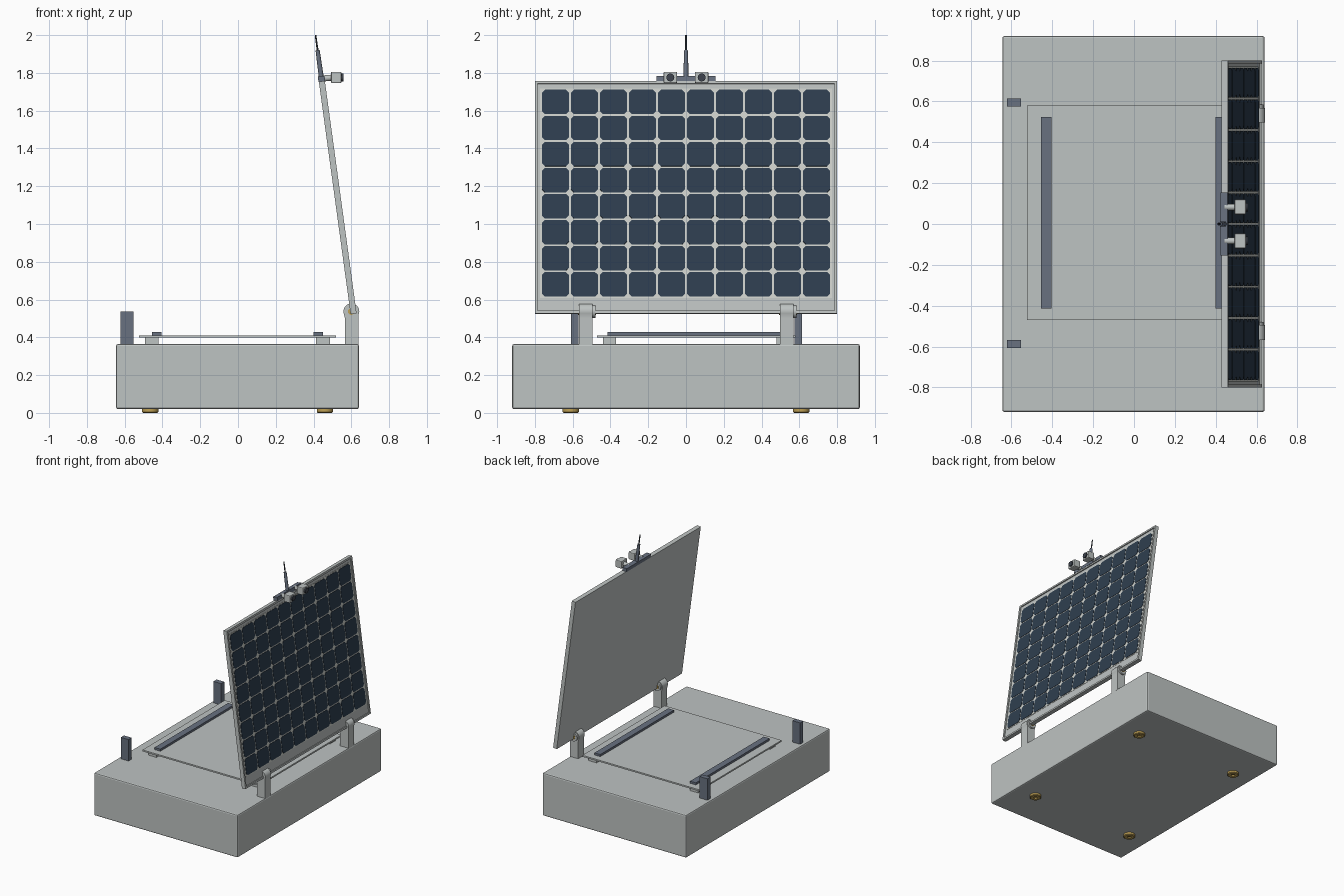
import bpy, bmesh, math
from mathutils import Matrix, Vector

cube = bpy.data.objects.get("Cube")
if cube:
    bpy.data.objects.remove(cube, do_unlink=True)


def material(name, rgb):
    lin = [((c / 255 + 0.055) / 1.055) ** 2.4 for c in rgb] + [1.0]
    m = bpy.data.materials.new(name)
    m.use_nodes = True
    m.diffuse_color = lin
    m.node_tree.nodes["Principled BSDF"].inputs["Base Color"].default_value = lin
    return m


GREY = material("light grey", (190, 195, 194))
SHEET = material("pale backing", (208, 211, 206))
SLATE = material("slate grey", (104, 113, 128))
CELL = material("dark blue cell", (46, 62, 79))
GOLD = material("brass", (190, 160, 85))
DARK = material("dark metal", (62, 68, 78))


def finish(name, bm, mat, matrix=None, smooth=False):
    if matrix:
        bm.transform(matrix)
    bmesh.ops.recalc_face_normals(bm, faces=bm.faces)
    me = bpy.data.meshes.new(name)
    bm.to_mesh(me)
    bm.free()
    me.materials.append(mat)
    ob = bpy.data.objects.new(name, me)
    bpy.context.collection.objects.link(ob)
    if smooth:
        bpy.ops.object.select_all(action='DESELECT')
        ob.select_set(True)
        bpy.context.view_layer.objects.active = ob
        bpy.ops.object.shade_smooth_by_angle(angle=math.radians(35))
    return ob


def box(name, x, y, z, mat, bevel=0.0, matrix=None):
    """Box from (min, max) ranges, with optional bevelled edges."""
    bm = bmesh.new()
    size = Matrix.Diagonal((x[1] - x[0], y[1] - y[0], z[1] - z[0], 1))
    mid = Matrix.Translation((sum(x) / 2, sum(y) / 2, sum(z) / 2))
    bmesh.ops.create_cube(bm, size=1, matrix=mid @ size)
    if bevel:
        bmesh.ops.bevel(bm, geom=bm.edges[:], offset=bevel, segments=2,
                        profile=0.5, affect='EDGES')
    return finish(name, bm, mat, matrix)


def rod(name, a, b, r1, r2, mat, matrix=None, sides=24):
    """Cylinder or cone between two points."""
    a, b = Vector(a), Vector(b)
    d = b - a
    bm = bmesh.new()
    bmesh.ops.create_cone(bm, cap_ends=True, segments=sides, radius1=r1, radius2=r2, depth=d.length)
    m = Matrix.Translation((a + b) / 2) @ d.to_track_quat('Z', 'Y').to_matrix().to_4x4()
    return finish(name, bm, mat, (matrix @ m) if matrix else m, True)


def lathe(name, profile, mat, place, steps=32):
    """Spin an (r, z) profile about z."""
    bm = bmesh.new()
    vs = [bm.verts.new((r, 0, z)) for r, z in profile]
    es = [bm.edges.new(p) for p in zip(vs, vs[1:])]
    bmesh.ops.spin(bm, geom=vs + es, cent=(0, 0, 0), axis=(0, 0, 1),
                   angle=2 * math.pi, steps=steps, use_merge=True)
    bmesh.ops.remove_doubles(bm, verts=bm.verts, dist=1e-5)
    return finish(name, bm, mat, Matrix.Translation(place), True)


# Base case
box("base_case", (-0.645, 0.64), (-0.92, 0.92), (0.02, 0.365), GREY, 0.01)

# Round feet with a recessed centre
foot = [(0, 0.01), (0.014, 0.01), (0.014, 0), (0.037, 0), (0.043, 0.005), (0.043, 0.024), (0, 0.024)]
for x in (-0.465, 0.46):
    for y in (-0.61, 0.61):
        lathe("foot", foot, GOLD, (x, y, 0))

# Upright stops at the far edge
for y in (-0.588, 0.595):
    box("stop_post", (-0.622, -0.553), (y - 0.02, y + 0.02), (0.36, 0.538), SLATE)

# Raised tray on four spacers, with two grip strips
box("tray_plate", (-0.525, 0.52), (-0.47, 0.58), (0.398, 0.41), GREY)
for x in (-0.457, 0.45):
    for y in (-0.405, 0.515):
        box("tray_spacer", (x - 0.036, x + 0.036), (y - 0.035, y + 0.035), (0.36, 0.4), GREY)
for x in (-0.43, 0.425):
    box("grip_strip", (x - 0.026, x + 0.026), (-0.415, 0.525), (0.408, 0.427), SLATE)

# Hinge posts with rounded tops, knuckles and pins
PX, PZ, PR = 0.6, 0.537, 0.042
for y in (-0.567, 0.497):
    bm = bmesh.new()
    outline = [(0.638, 0.36), (0.638, 0.5)]
    outline += [(PX + PR * math.cos(t), PZ + PR * math.sin(t))
                for t in (math.radians(-25 + 230 * i / 20) for i in range(21))]
    outline += [(0.566, 0.5), (0.566, 0.36)]
    face = bm.faces.new([bm.verts.new((px, y, pz)) for px, pz in outline])
    ext = bmesh.ops.extrude_face_region(bm, geom=[face])["geom"]
    bmesh.ops.translate(bm, vec=(0, 0.072, 0), verts=[v for v in ext if isinstance(v, bmesh.types.BMVert)])
    finish("hinge_post", bm, GREY, smooth=True)
    rod("hinge_knuckle", (PX, y + 0.06, PZ), (PX, y + 0.087, PZ), 0.034, 0.034, GREY)
    rod("hinge_pin", (PX, y - 0.005, PZ), (PX, y + 0.09, PZ), 0.018, 0.018, GOLD)

# Leaning panel: local z runs up the panel, local x is its front normal
LEAN = math.atan2(0.168, 1.23)
M = Matrix.Translation((0.612, 0, 0.525)) @ Matrix.Rotation(-LEAN, 4, 'Y')
L, W, T, RIM = 1.242, 0.8, 0.016, 0.015
box("panel_backing", (-T, T - 0.008), (-W + 0.004, W - 0.004), (0.004, L - 0.004), GREY, matrix=M)
for s in (-1, 1):
    edge = sorted((s * W, s * (W - RIM)))
    box("panel_side_rail", (-T, T), edge, (0, L), GREY, matrix=M)
for z in (0, L - RIM):
    box("panel_cross_rail", (-T, T), (-W + RIM, W - RIM), (z, z + RIM), GREY, matrix=M)
box("cell_backing", (T - 0.009, T - 0.006), (-0.772, 0.772), (0.083, 1.203), SHEET, matrix=M)

# Grid of clipped-corner solar cells
bm = bmesh.new()
COLS, ROWS, Y0, Z0, PY, PZC = 10, 8, -0.768, 0.086, 0.1536, 0.1392
hw, hh, c = PY / 2 - 0.0045, PZC / 2 - 0.0045, 0.016
corners = [(hw - c, -hh), (hw, -hh + c), (hw, hh - c), (hw - c, hh),
           (-hw + c, hh), (-hw, hh - c), (-hw, -hh + c), (-hw + c, -hh)]
for i in range(COLS):
    for j in range(ROWS):
        cy, cz = Y0 + PY * (i + 0.5), Z0 + PZC * (j + 0.5)
        bm.faces.new([bm.verts.new((T - 0.0065, cy + a, cz + b)) for a, b in corners])
ext = bmesh.ops.extrude_face_region(bm, geom=bm.faces[:])["geom"]
bmesh.ops.translate(bm, vec=(0.003, 0, 0), verts=[v for v in ext if isinstance(v, bmesh.types.BMVert)])
finish("solar_cells", bm, CELL, M)

# Sensor bar on the top edge
box("sensor_bar", (-0.018, 0.018), (-0.155, 0.155), (L - 0.002, L + 0.027), SLATE, matrix=M)

# Twin sensor heads
for y in (-0.083, 0.083):
    rod("sensor_stem", (0.445, y, 1.77), (0.5, y, 1.775), 0.016, 0.016, GREY)
    box("sensor_head", (0.492, 0.548), (y - 0.036, y + 0.036), (1.746, 1.806), GREY, 0.006)
    rod("sensor_lens", (0.54, y, 1.776), (0.558, y, 1.776), 0.021, 0.021, DARK)

# Antenna: thick sleeve and thin whip
rod("antenna_sleeve", (0, 0, L + 0.02), (0, 0, L + 0.165), 0.013, 0.011, SLATE, M)
rod("antenna_whip", (0, 0, L + 0.16), (0, 0, L + 0.247), 0.005, 0.004, DARK, M, 12)
